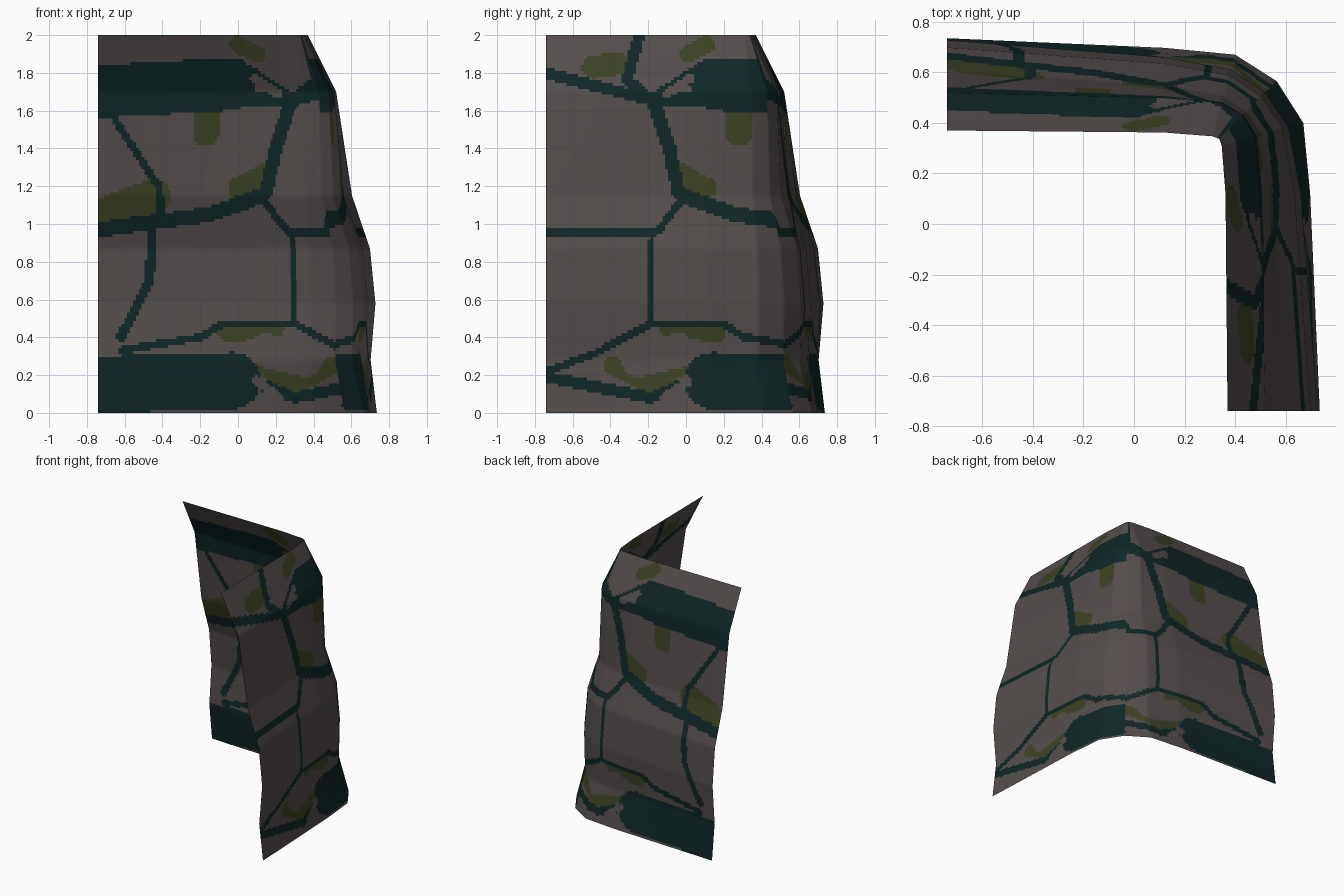
import bpy

if "Cube" in bpy.data.objects:
    bpy.data.objects.remove(bpy.data.objects["Cube"])

# Half plan curves of the foot and rim, mirrored over the diagonal of the corner
FOOT = [(-.74, .735), (.12, .697), (.40, .67), (.565, .565)]
RIM = [(-.74, .37), (.12, .362), (.31, .347), (.337, .337)]
FOLLOW = [0, .5, .9, 1]                 # how far each column follows the corner slope
# Slope: height, spread at the ends, spread at the corner
SLOPE = [(0, 1, 1), (.28, .91, .78), (.58, .98, .80), (.87, .90, .73),
         (1.15, .64, .47), (1.7, .41, .41), (2, 0, 0)]

# Painted strokes: half width, then path points (along the wall, height)
CRACKS = [
    (.14, (-.74, 1.7), (-.05, 1.74)),
    (.15, (-.74, .15), (-.03, .17)),
    (.035, (0, 1.84), (.28, 1.66), (0, 1.66)),
    (.03, (.85, 1.8), (.28, 1.65), (.42, 1.76), (.36, 2)),
    (.035, (.28, 1.65), (.2, 1.4), (.15, 1.17)),
    (.04, (.13, 1.15), (-.15, 1.05), (-.74, .97)),
    (.02, (.14, 1.12), (.26, .96), (.85, .955)),
    (.014, (.29, .96), (.3, .47)),
    (.02, (-.62, .33), (-.2, .4), (-.08, .47), (.3, .47), (.6, .31), (.85, .22)),
    (.025, (-.45, .95), (-.47, .7), (-.62, .4)),
    (.02, (-.65, 1.55), (-.42, 1.2), (-.4, 1)),
    (.03, (0, .2), (.3, .08), (.85, .19)),
]
BACK_CRACKS = [(.025, (.48, .97), (.53, 1.5)), (.05, (.58, .33), (.6, .05))]
MOSS = [
    (.09, (-.7, 1.05), (-.45, 1.15)),
    (.07, (-.17, 1.62), (-.17, 1.48)),
    (.045, (0, 1.95), (.1, 1.9)),
    (.055, (0, 1.19), (.15, 1.27)),
    (.045, (-.06, .42), (.2, .44)),
    (.05, (.1, .27), (.3, .15), (.5, .25)),
    (.06, (.47, 1.85), (.6, 1.83)),
]
STONES = [
    (.025, (.09, 1.77), (.21, 1.69)),
    (.025, (.1, .17), (.22, .08)),
    (.09, (.15, .33), (.36, .28)),
]


def covers(strokes, a, z):
    """True when a point lies inside any stroke."""
    for w, *path in strokes:
        for (x0, z0), (x1, z1) in zip(path, path[1:]):
            dx, dz = x1 - x0, z1 - z0
            k = ((a - x0) * dx + (z - z0) * dz) / (dx * dx + dz * dz)
            k = max(0, min(1, k))
            if (a - x0 - dx * k) ** 2 + (z - z0 - dz * k) ** 2 < w * w:
                return True
    return False


def colour(x, y, z):
    # The same pattern repeats on the second wall, running on around the corner
    back = x < y
    a = x if back else .11 - y
    if covers(STONES, a, z):
        return 0
    if covers(CRACKS, a, z) or (back and covers(BACK_CRACKS, a, z)):
        return 1
    return 2 if covers(MOSS, a, z) else 0


def mix(p, q, k):
    return tuple(a + (b - a) * k for a, b in zip(p, q))


def mirrored(curve):
    return curve + [(y, x) for x, y in reversed(curve[:-1])]


foot, rim = mirrored(FOOT), mirrored(RIM)
follow = FOLLOW + FOLLOW[-2::-1]


def coarse(c, row):
    z, end, corner = row
    return (*mix(rim[c], foot[c], end + (corner - end) * follow[c]), z)


def divide(sizes, step):
    """Split each span evenly; gives (span, fraction) pairs."""
    out = []
    for i, s in enumerate(sizes):
        n = max(1, round(s / step))
        out += [(i, k / n) for k in range(n)]
    return out + [(len(sizes) - 1, 1)]


# Fine grid along the wall and up the slope
widths = [((q[0] - p[0]) ** 2 + (q[1] - p[1]) ** 2) ** .5 for p, q in zip(foot, foot[1:])]
cols = divide(widths, .0155)
rows = divide([q[0] - p[0] for p, q in zip(SLOPE, SLOPE[1:])], .0155)

verts = []
for c, u in cols:
    for r, v in rows:
        low, high = (mix(coarse(c, s), coarse(c + 1, s), u) for s in SLOPE[r:r + 2])
        verts.append(mix(low, high, v))
H = len(rows)
faces = [(i * H + j, i * H + j + 1, (i + 1) * H + j + 1, (i + 1) * H + j)
         for i in range(len(cols) - 1) for j in range(H - 1)]

mesh = bpy.data.meshes.new("rock_wall")
mesh.from_pydata(verts, [], faces)
for name, rgb in (("grey_stone", (.089, .074, .072)), ("dark_teal_cracks", (.005, .020, .020)),
                  ("olive_moss", (.045, .054, .017))):
    m = bpy.data.materials.new(name)
    m.diffuse_color = (*rgb, 1)
    m.use_nodes = True
    m.node_tree.nodes["Principled BSDF"].inputs["Base Color"].default_value = m.diffuse_color
    mesh.materials.append(m)
for p in mesh.polygons:
    p.material_index = colour(*p.center)
    p.use_smooth = True
mesh.update()
wall = bpy.data.objects.new("rock_wall", mesh)
bpy.context.collection.objects.link(wall)
